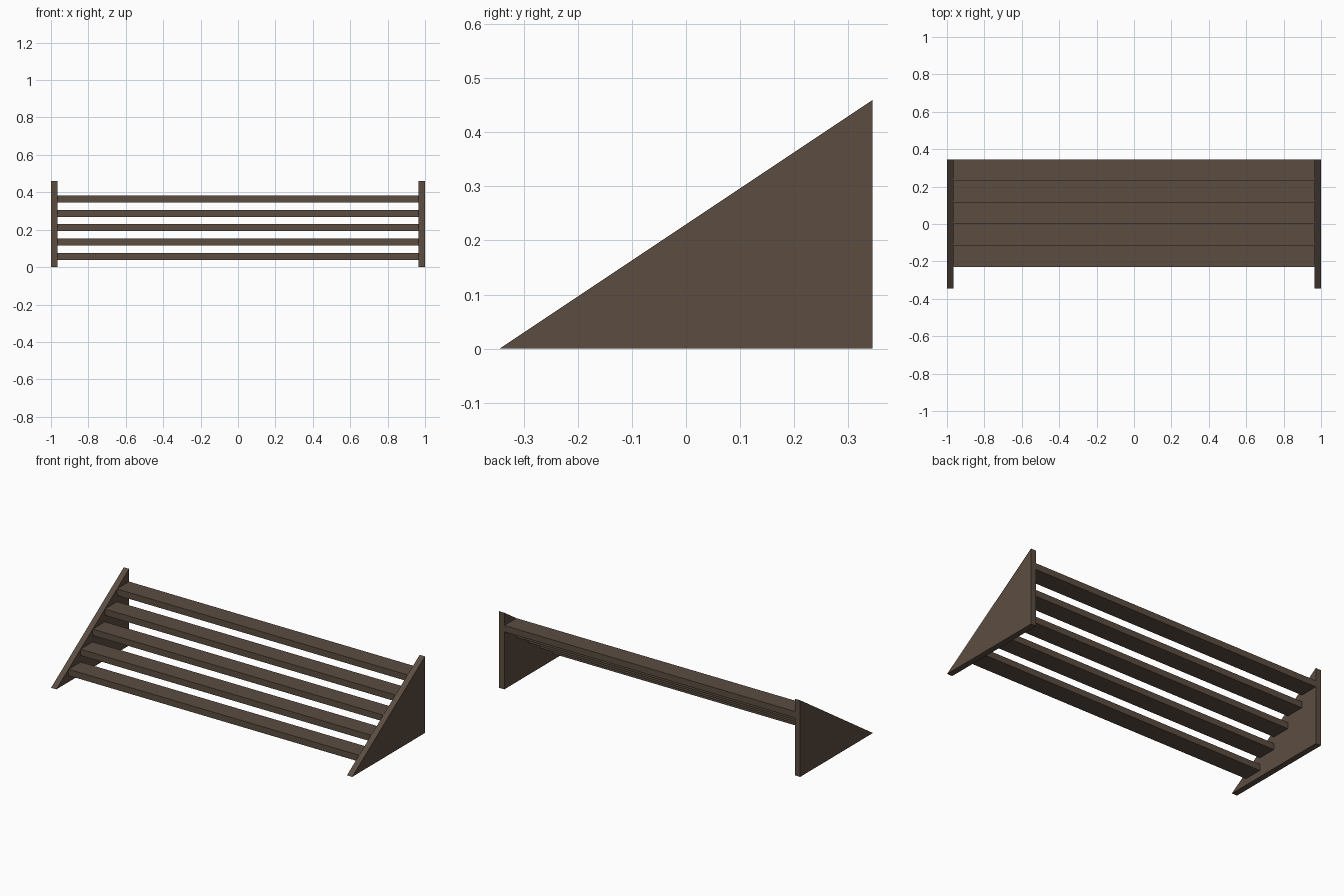
import bpy
import bmesh
from mathutils import Vector

cube = bpy.data.objects.get("Cube")
if cube:
    bpy.data.objects.remove(cube, do_unlink=True)

# Overall dimensions
HALF_WIDTH, HALF_DEPTH, HEIGHT = 1.0, 0.345, 0.46
PANEL = 0.035
SLATS, SLAT_HEIGHT = 5, 0.038
STEP_Y = HALF_DEPTH * 2 / (SLATS + 1)
STEP_Z = HEIGHT / (SLATS + 1)

wood = bpy.data.materials.new("dark_brown_wood")
wood.use_nodes = True
wood.diffuse_color = (0.105, 0.073, 0.053, 1)
shader = wood.node_tree.nodes["Principled BSDF"]
shader.inputs["Base Color"].default_value = wood.diffuse_color
shader.inputs["Roughness"].default_value = 0.8


def extrude_profile(name, profile, x0, x1):
    """Extrude a closed (y, z) outline from x0 to x1."""
    bm = bmesh.new()
    face = bm.faces.new([bm.verts.new((x0, y, z)) for y, z in profile])
    result = bmesh.ops.extrude_face_region(bm, geom=[face], use_keep_orig=True)
    moved = [g for g in result["geom"] if isinstance(g, bmesh.types.BMVert)]
    bmesh.ops.translate(bm, verts=moved, vec=Vector((x1 - x0, 0, 0)))
    bmesh.ops.recalc_face_normals(bm, faces=bm.faces[:])
    mesh = bpy.data.meshes.new(name)
    bm.to_mesh(mesh)
    bm.free()
    mesh.materials.append(wood)
    obj = bpy.data.objects.new(name, mesh)
    bpy.context.collection.objects.link(obj)
    return obj


# Triangular side panels
triangle = [(-HALF_DEPTH, 0), (HALF_DEPTH, 0), (HALF_DEPTH, HEIGHT)]
inner = HALF_WIDTH - PANEL
extrude_profile("left_side_panel", triangle, inner, HALF_WIDTH)
extrude_profile("right_side_panel", triangle, -HALF_WIDTH, -inner)

# Stepped slats, each with its top front edge on the slope
for i in range(1, SLATS + 1):
    front = -HALF_DEPTH + i * STEP_Y
    back = front + STEP_Y
    top = i * STEP_Z
    bottom = top - SLAT_HEIGHT
    outline = [(front, bottom), (back, bottom), (back, top), (front, top)]
    extrude_profile(f"slat_{i}", outline, -inner, inner)
